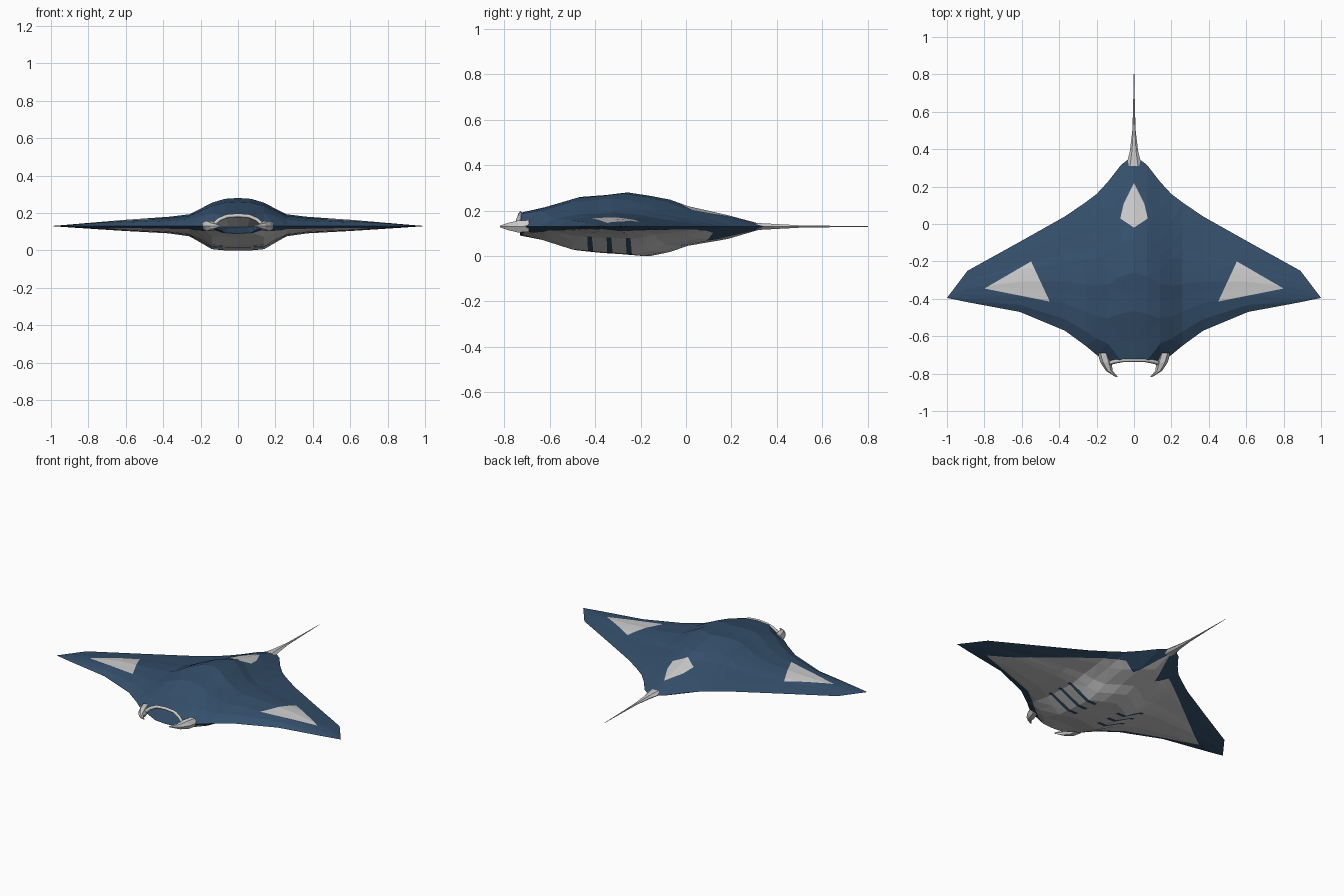
import bpy, bmesh, math
from mathutils import Vector

if "Cube" in bpy.data.objects:
    bpy.data.objects.remove(bpy.data.objects["Cube"])


def material(name, color):
    m = bpy.data.materials.new(name)
    m.diffuse_color = (*color, 1)
    m.use_nodes = True
    m.node_tree.nodes["Principled BSDF"].inputs["Base Color"].default_value = m.diffuse_color
    return m


BLUE = material("slate_blue", (0.035, 0.08, 0.15))
PALE = material("pale_grey", (0.8, 0.8, 0.8))
Z0 = 0.13


def finish(name, bm, mats, mirror=False):
    me = bpy.data.meshes.new(name)
    bm.to_mesh(me)
    bm.free()
    for m in mats:
        me.materials.append(m)
    ob = bpy.data.objects.new(name, me)
    bpy.context.collection.objects.link(ob)
    if mirror:
        mod = ob.modifiers.new("mirror", 'MIRROR')
        mod.merge_threshold = 0.0005
    return ob


def loft(name, sections, sides, mirror=False):
    """Skin of rings (x, y, z, half width, half height) along y."""
    bm = bmesh.new()
    rings = []
    for x, y, z, w, h in sections:
        rings.append([bm.verts.new((x + w * math.cos(2 * math.pi * k / sides), y,
                                    z + h * math.sin(2 * math.pi * k / sides)))
                      for k in range(sides)])
    for a, b in zip(rings, rings[1:]):
        for k in range(sides):
            n = (k + 1) % sides
            bm.faces.new((a[k], a[n], b[n], b[k]))
    bm.faces.new(rings[0])
    bm.faces.new(rings[-1])
    bmesh.ops.recalc_face_normals(bm, faces=bm.faces)
    return finish(name, bm, [PALE], mirror)


# Body and wings: half span stations (x, front y, back y, top factor, belly factor, mouth factor)
span = [(0, -.73, .37, 1, 1, 1), (.07, -.73, .315, .97, 1, .9), (.14, -.735, .225, .83, .95, 0),
        (.20, -.70, .16, .62, .68, 0), (.26, -.65, .115, .42, .42, 0), (.37, -.57, .04, .33, .3, 0),
        (.61, -.47, -.095, .22, .2, 0), (.89, -.418, -.25, .06, .06, 0), (1, -.395, -.395, 0, 0, 0)]
# Chord profile (fraction, top height, belly depth)
chord = [(0, .06, .04), (.1, .085, .06), (.24, .13, .105), (.34, .138, .116), (.43, .15, .122),
         (.52, .135, .13), (.6, .118, .112), (.67, .09, .085), (.83, .05, .055), (1, 0, 0)]

bm = bmesh.new()
for side in (1, -1):
    grid = []
    for x, y0, y1, ft, fb, fm in span:
        col = []
        for t, top, low in chord:
            f = (ft if side > 0 else fb) if t > 0 else fm
            col.append(bm.verts.new((x, y0 + t * (y1 - y0),
                                     Z0 + side * f * (top if side > 0 else low))))
        grid.append(col)
    for a, b in zip(grid, grid[1:]):
        for j in range(len(chord) - 1):
            q = [a[j], b[j], b[j + 1], a[j + 1]]
            bm.faces.new(q if side > 0 else q[::-1])
bmesh.ops.remove_doubles(bm, verts=bm.verts, dist=1e-4)
bmesh.ops.triangulate(bm, faces=bm.faces)


def paint(poly, side, index):
    """Cut a convex counter-clockwise outline into one side and colour it."""
    xs, ys = [p[0] for p in poly], [p[1] for p in poly]
    edges = [(Vector((*p, 0)), Vector((q[1] - p[1], p[0] - q[0], 0)).normalized())
             for p, q in zip(poly, poly[1:] + poly[:1])]

    def near():
        bm.normal_update()
        for f in bm.faces:
            vx, vy = [v.co.x for v in f.verts], [v.co.y for v in f.verts]
            if (f.normal.z * side > 0 and min(vx) < max(xs) and max(vx) > min(xs)
                    and min(vy) < max(ys) and max(vy) > min(ys)):
                yield f

    for p, n in edges:
        fs = list(near())
        geom = set(fs) | {e for f in fs for e in f.edges} | {v for f in fs for v in f.verts}
        bmesh.ops.bisect_plane(bm, geom=list(geom), dist=1e-5, plane_co=p, plane_no=n)
    for f in near():
        c = f.calc_center_median()
        if all((c - p).dot(n) < 1e-5 for p, n in edges if n.x > -0.999):
            if min(xs) < c.x < max(xs):
                f.material_index = index


# Pale wing and tail-root markings
paint([(.45, -.415), (.80, -.345), (.55, -.2)], 1, 1)
paint([(0, -.02), (.09, .04), (.055, .11), (0, .35)], 1, 1)
# Pale belly, root marking and dark gill slits
paint([(0, -.74), (.12, -.71), (.35, -.53), (.16, .12), (0, .06)], -1, 1)
paint([(.35, -.53), (.80, -.37), (.16, .12)], -1, 1)
paint([(0, -.02), (.09, .06), (0, .33)], -1, 1)
for y in (-.43, -.345, -.26):
    paint([(.08, y), (.28, y - .005), (.28, y + .015), (.08, y + .025)], -1, 0)

# Mouth cavity drawn inward from the open front
front = [e for e in bm.edges if e.is_boundary and all(v.co.y < -.69 for v in e.verts)
         and any(v.co.x > 1e-4 for v in e.verts)]
res = bmesh.ops.extrude_edge_only(bm, edges=front)["geom"]
for v in [g for g in res if isinstance(g, bmesh.types.BMVert)]:
    v.co = (v.co.x * .7, -.48, .125)
for f in [g for g in res if isinstance(g, bmesh.types.BMFace)]:
    f.material_index = 1 if f.calc_center_median().z > .13 else 0
bmesh.ops.remove_doubles(bm, verts=bm.verts, dist=1e-4)
finish("body_and_wings", bm, [BLUE, PALE], mirror=True)

# Pale upper lip
cu = bpy.data.curves.new("upper_lip", 'CURVE')
cu.dimensions = '3D'
cu.bevel_depth = .011
cu.bevel_resolution = 0
half = [(.135, -.745, .135), (.1, -.735, .165), (.06, -.728, .182)]
pts = half + [(0, -.728, .187)] + [(-x, y, z) for x, y, z in half[::-1]]
sp = cu.splines.new('POLY')
sp.points.add(len(pts) - 1)
for p, co in zip(sp.points, pts):
    p.co = (*co, 1)
cu.materials.append(PALE)
bpy.context.collection.objects.link(bpy.data.objects.new("upper_lip", cu))

# Head fins curling in beside the mouth
loft("head_fins", [(.165, -.69, .132, .03, .03), (.15, -.74, .13, .03, .03),
                   (.132, -.785, .13, .018, .018), (.092, -.818, .13, .006, .004)], 6, mirror=True)

# Whip tail
loft("tail", [(0, .31, .13, .042, .018), (0, .39, .13, .022, .013), (0, .5, .13, .009, .006),
              (0, .62, .13, .005, .004), (0, .818, .13, .001, .001)], 6)
